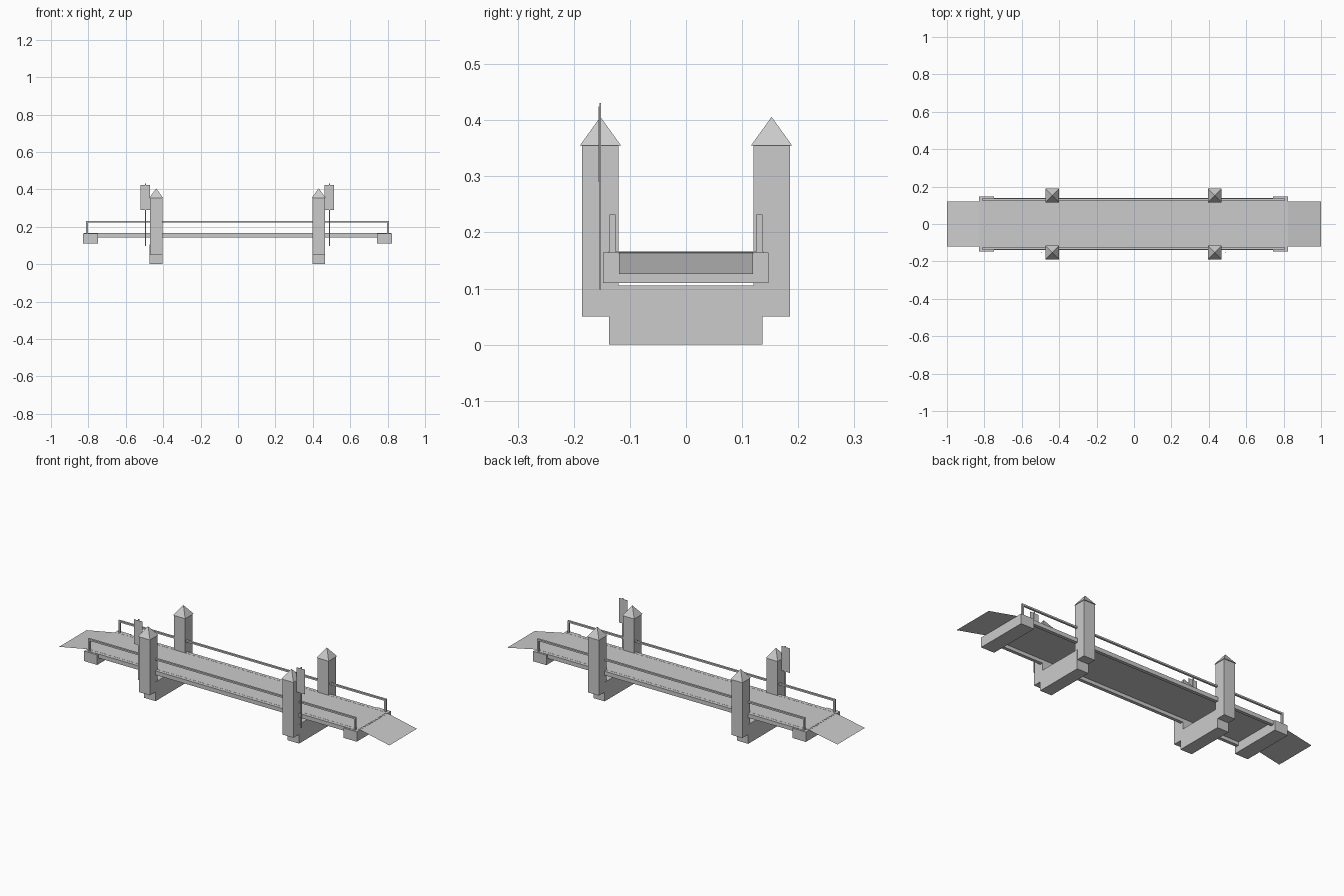
import bpy
import bmesh

cube = bpy.data.objects.get("Cube")
if cube:
    bpy.data.objects.remove(cube)

grey = bpy.data.materials.new("stone grey")
grey.use_nodes = True
grey.diffuse_color = (0.6, 0.6, 0.6, 1)
grey.node_tree.nodes["Principled BSDF"].inputs["Base Color"].default_value = (0.6, 0.6, 0.6, 1)

SHIFT = -0.003          # the span sits slightly off the middle of the ramps
DECK_Z = 0.166
SPAN = 0.81


def finish(name, bm):
    bmesh.ops.recalc_face_normals(bm, faces=bm.faces)
    mesh = bpy.data.meshes.new(name)
    bm.to_mesh(mesh)
    bm.free()
    mesh.materials.append(grey)
    obj = bpy.data.objects.new(name, mesh)
    bpy.context.collection.objects.link(obj)
    return obj


def add_box(bm, x, y, z):
    """Box from (min, max) pairs."""
    verts = bmesh.ops.create_cube(bm, size=1)["verts"]
    for v in verts:
        for i, (a, b) in enumerate((x, y, z)):
            v.co[i] = (a + b) / 2 + v.co[i] * (b - a)


def box(name, x, y, z):
    bm = bmesh.new()
    add_box(bm, x, y, z)
    return finish(name, bm)


def around(c, half):
    return (c - half, c + half)


# Deck
box("deck", around(SHIFT, SPAN + 0.01), (-0.119, 0.119), (DECK_Z - 0.004, DECK_Z))

# Sloping approach sheets
for side, word, end_z in ((-1, "right", 0.131), (1, "left", 0.126)):
    bm = bmesh.new()
    inner = SHIFT + side * (SPAN + 0.01)
    corners = [(inner, -0.119, DECK_Z - 0.001), (side, -0.119, end_z),
               (side, 0.119, end_z), (inner, 0.119, DECK_Z - 0.001)]
    if side < 0:
        corners.reverse()
    bm.faces.new([bm.verts.new(c) for c in corners])
    mesh_obj = finish(word + "_ramp", bm)
    # keep the sheet facing upwards
    if mesh_obj.data.polygons[0].normal.z < 0:
        mesh_obj.data.flip_normals()

# Side girders and railings
for side, word in ((-1, "front"), (1, "back")):
    y = side * 0.131
    box(word + "_girder", around(SHIFT, SPAN), around(side * 0.129, 0.009), (0.144, DECK_Z))
    bm = bmesh.new()
    add_box(bm, around(SHIFT, SPAN), around(y, 0.0055), (0.223, 0.232))
    for end in (-1, 1):
        add_box(bm, around(SHIFT + end * (SPAN - 0.005), 0.005), around(y, 0.0055), (DECK_Z, 0.223))
    finish(word + "_railing", bm)

for end, word in ((-1, "right"), (1, "left")):
    # Abutment under the end of the deck
    box(word + "_abutment", around(SHIFT + end * 0.786, 0.04), (-0.148, 0.147), (0.11, 0.1645))

    # Pier with bearings below the girders
    px = SHIFT + end * 0.4345
    box(word + "_pier", around(px, 0.0345), (-0.137, 0.136), (0, 0.105))
    for side, depth in ((-1, "front"), (1, "back")):
        box(f"{word}_{depth}_bearing", around(px, 0.03), around(side * 0.129, 0.0075), (0.105, 0.144))

        # Tower with a pyramid cap
        ty = side * 0.1525
        box(f"{word}_{depth}_tower", around(px, 0.0335), around(ty, 0.0325), (0.05, 0.355))
        bm = bmesh.new()
        base = [bm.verts.new((px + a * 0.0365, ty + b * 0.0365, 0.355))
                for a, b in ((-1, -1), (1, -1), (1, 1), (-1, 1))]
        apex = bm.verts.new((px, ty, 0.406))
        bm.faces.new(base)
        for i in range(4):
            bm.faces.new((base[i], base[(i + 1) % 4], apex))
        finish(f"{word}_{depth}_cap", bm)

    # Sign on a slim post beside the front tower
    sx = SHIFT + end * 0.492
    box(word + "_sign_post", around(sx, 0.0035), around(-0.153, 0.0015), (0.098, 0.431))
    box(word + "_sign_board", around(sx, 0.0255), around(-0.1552, 0.0008), (0.29, 0.424))
